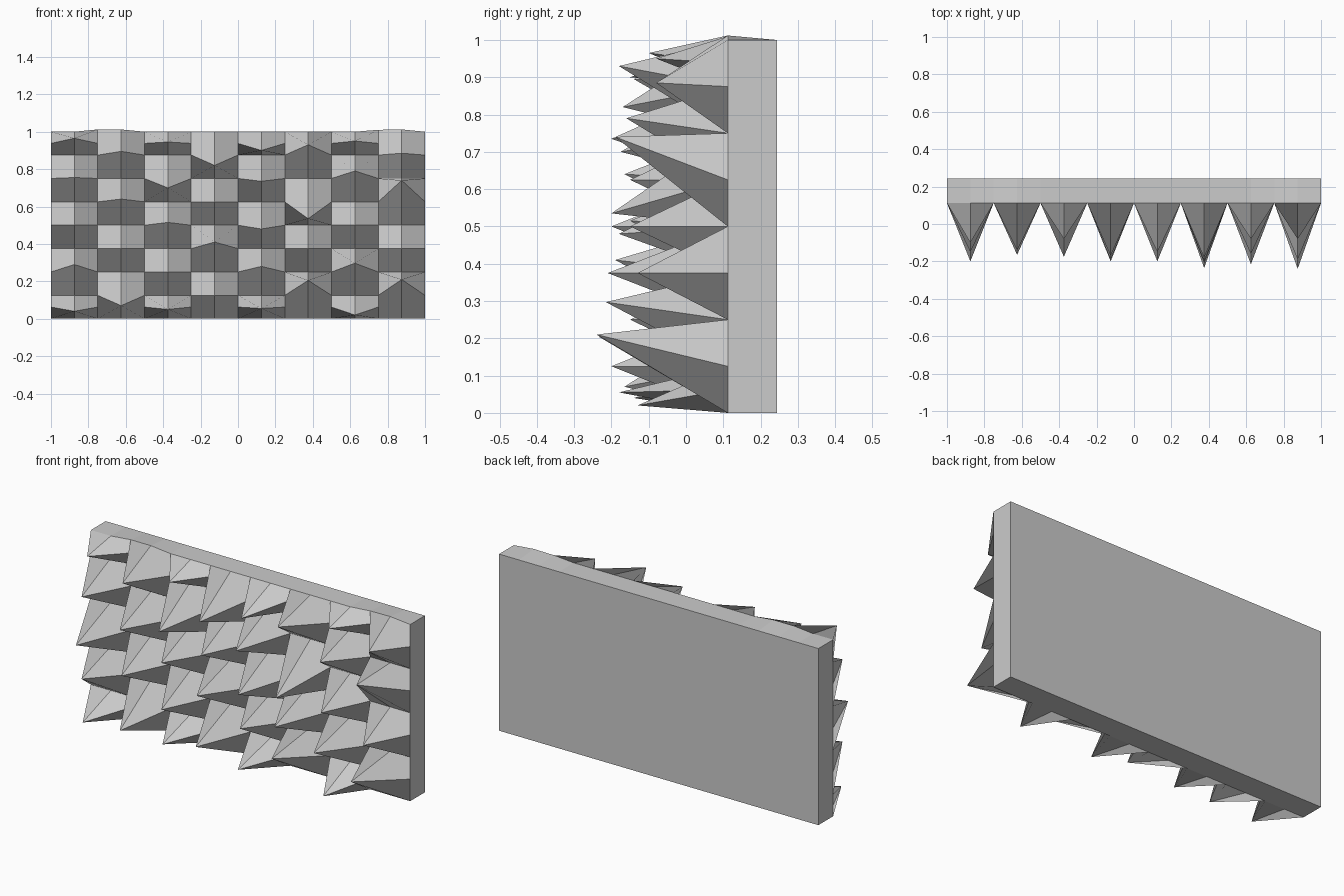
import bpy, bmesh

if "Cube" in bpy.data.objects:
    bpy.data.objects.remove(bpy.data.objects["Cube"])

FRONT, BACK = 0.112, 0.244      # panel front and back planes
W = 0.25                        # column width and full spike height

# Spike tips per column, bottom to top: (y, z)
tips = [
    [(-.14, .04), (-.15, .29), (-.20, .50), (-.15, .755), (-.10, .965)],
    [(-.165, .07), (-.15, .375), (-.165, .64), (-.14, .895)],
    [(-.14, .05), (-.15, .25), (-.15, .515), (-.175, .70), (-.08, .945)],
    [(-.20, .125), (-.19, .41), (-.15, .625), (-.17, .82)],
    [(-.18, .055), (-.16, .28), (-.18, .48), (-.20, .735), (-.15, .90)],
    [(-.235, .205), (-.21, .375), (-.20, .535), (-.18, .93)],
    [(-.13, .02), (-.215, .297), (-.15, .50), (-.16, .79), (-.08, .95)],
    [(-.13, .885), (-.19, .74), (-.13, .375), (-.24, .21)][::-1],
]
tips[7][3] = (-.08, .885)

# Slightly raised points along the top front edge
raised = {-0.75: 1.012, -0.625: 1.012, 0.75: 1.010, 0.875: 1.012}

bm = bmesh.new()


def top_z(x, z):
    return raised.get(round(x, 3), z) if z == 1 else z


def quad(*pts):
    bm.faces.new([bm.verts.new(p) for p in pts])


def spike(x0, z0, z1, tip):
    """Spike on a rectangular base, four quads meeting at the tip."""
    x1, xm, zm = x0 + W, x0 + W / 2, (z0 + z1) / 2
    apex = (xm, tip[0], tip[1])
    p = lambda x, z: (x, FRONT, top_z(x, z))
    ring = [p(x0, z0), p(xm, z0), p(x1, z0), p(x1, zm),
            p(x1, z1), p(xm, z1), p(x0, z1), p(x0, zm)]
    for i in range(0, 8, 2):
        quad(ring[i], ring[(i + 1) % 8], apex, ring[i - 1])


# Staggered columns: even ones begin and end with half-height spikes
for c, col in enumerate(tips):
    if c % 2:
        levels = [0, .25, .5, .75, 1]
    else:
        levels = [0, .125, .375, .625, .875, 1]
    for z0, z1, tip in zip(levels, levels[1:], col):
        spike(-1 + c * W, z0, z1, tip)

# Panel back, sides, bottom and top strip
quad((1, BACK, 0), (-1, BACK, 0), (-1, BACK, 1), (1, BACK, 1))
quad((-1, BACK, 0), (-1, FRONT, 0), (-1, FRONT, 1), (-1, BACK, 1))
quad((1, FRONT, 0), (1, BACK, 0), (1, BACK, 1), (1, FRONT, 1))
quad((-1, BACK, 0), (1, BACK, 0), (1, FRONT, 0), (-1, FRONT, 0))
for i in range(16):
    a, b = -1 + i / 8, -1 + (i + 1) / 8
    quad((a, FRONT, top_z(a, 1)), (b, FRONT, top_z(b, 1)), (b, BACK, 1), (a, BACK, 1))

bmesh.ops.remove_doubles(bm, verts=bm.verts, dist=1e-5)
mesh = bpy.data.meshes.new("spiked_panel")
bm.to_mesh(mesh)
bm.free()
bpy.context.collection.objects.link(bpy.data.objects.new("spiked_panel", mesh))
